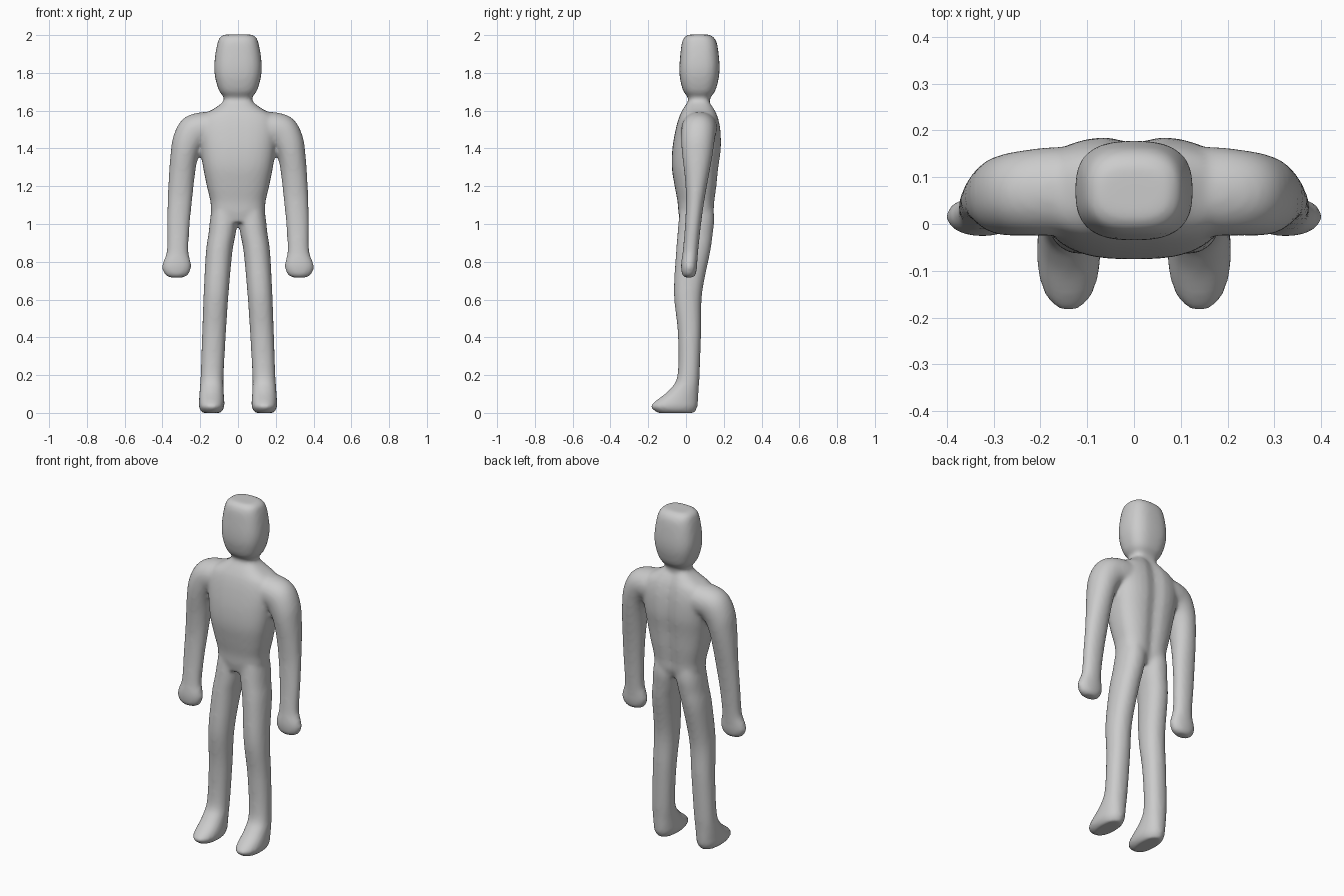
import bpy, bmesh
from math import sin, cos, pi, radians, exp, copysign
from mathutils import Vector

cube = bpy.data.objects.get("Cube")
if cube:
    bpy.data.objects.remove(cube, do_unlink=True)

SIDES = 32      # points around each cross-section
STEPS = 5       # interpolated rings between two sections


def spline(sections):
    """Smoothly resample a list of section tuples (Catmull-Rom)."""
    pts = [Vector(s) for s in sections]
    pts = [pts[0]] + pts + [pts[-1]]
    rows = []
    for a, b, c, d in zip(pts, pts[1:], pts[2:], pts[3:]):
        for i in range(STEPS):
            t = i / STEPS
            rows.append((b * 2 + (c - a) * t
                         + (a * 2 - b * 5 + c * 4 - d) * t ** 2
                         + (b * 3 - a - c * 3 + d) * t ** 3) / 2)
    return rows + [pts[-1]]


def rounded(value, power):
    return copysign(abs(value) ** (2 / power), value)


def loft(bm, sections, power=2.0, side=1, groove=0.0):
    """Skin sections (inner x, outer x, front y, back y, z, tilt) into a closed tube."""
    rings = []
    for x0, x1, y0, y1, z, tilt in spline(sections):
        ring = []
        for k in range(SIDES):
            a = 2 * pi * k / SIDES
            u = rounded(cos(a), power) * (x1 - x0) / 2
            v = rounded(sin(a), power) * (y1 - y0) / 2
            x = (x0 + x1) / 2 + u * cos(radians(tilt))
            y = (y0 + y1) / 2 + v
            if v > 0:
                y -= groove * exp(-(x / 0.035) ** 2)
            ring.append(bm.verts.new((x * side, y, z + u * sin(radians(tilt)))))
        rings.append(ring)
    faces = [bm.faces.new(rings[0]), bm.faces.new(rings[-1])]
    for low, high in zip(rings, rings[1:]):
        for k in range(SIDES):
            n = (k + 1) % SIDES
            faces.append(bm.faces.new((low[k], low[n], high[n], high[k])))
    bmesh.ops.recalc_face_normals(bm, faces=faces)


def centred(rows):
    """Sections symmetric about x = 0, from (half width, front, back, height)."""
    return [(-w, w, front, back, z, 0) for w, front, back, z in rows]


def upright(rows):
    return [row + (0,) for row in rows]


# Half width, front, back, height
torso = centred([
    (0.10, -0.03, 0.13, 1.01), (0.14, -0.04, 0.15, 1.06),
    (0.146, -0.045, 0.155, 1.12), (0.165, -0.06, 0.165, 1.2),
    (0.185, -0.075, 0.175, 1.3), (0.2, -0.072, 0.188, 1.4),
    (0.21, -0.055, 0.185, 1.5), (0.19, -0.035, 0.17, 1.57),
    (0.12, -0.012, 0.15, 1.615), (0.078, 0.01, 0.13, 1.65),
    (0.07, 0.012, 0.125, 1.69)])
head = centred([
    (0.068, 0.015, 0.125, 1.64), (0.074, 0.01, 0.13, 1.67),
    (0.1, -0.015, 0.155, 1.705), (0.12, -0.032, 0.173, 1.77),
    (0.126, -0.035, 0.178, 1.83), (0.12, -0.03, 0.173, 1.9),
    (0.108, -0.022, 0.163, 1.96), (0.095, -0.008, 0.145, 1.99),
    (0.07, 0.015, 0.12, 2.003)])

# Inner x, outer x, front, back, height, tilt
arm = [
    (0.0, 0.16, -0.02, 0.165, 1.51, 85), (0.08, 0.26, -0.025, 0.165, 1.505, 75),
    (0.14, 0.325, -0.025, 0.158, 1.485, 52), (0.185, 0.35, -0.025, 0.15, 1.43, 25),
    (0.212, 0.358, -0.02, 0.14, 1.36, 10)] + upright([
    (0.228, 0.366, -0.008, 0.122, 1.26), (0.241, 0.372, 0.0, 0.1, 1.14),
    (0.255, 0.376, -0.005, 0.08, 1.0), (0.262, 0.377, -0.017, 0.065, 0.86),
    (0.25, 0.396, -0.025, 0.06, 0.8), (0.248, 0.402, -0.026, 0.058, 0.765),
    (0.265, 0.385, -0.02, 0.05, 0.73), (0.29, 0.36, -0.005, 0.035, 0.716)])
leg = upright([
    (0.02, 0.125, -0.02, 0.13, 1.16), (0.002, 0.146, -0.037, 0.15, 1.04),
    (0.012, 0.156, -0.045, 0.142, 0.95), (0.03, 0.17, -0.053, 0.128, 0.85),
    (0.05, 0.182, -0.064, 0.085, 0.63), (0.064, 0.19, -0.043, 0.08, 0.42),
    (0.076, 0.198, -0.045, 0.072, 0.2), (0.076, 0.203, -0.09, 0.067, 0.12),
    (0.072, 0.207, -0.165, 0.064, 0.06), (0.073, 0.207, -0.187, 0.06, 0.03),
    (0.09, 0.19, -0.15, 0.045, 0.0)])

# Overlapping lofts for the whole figure
bm = bmesh.new()
loft(bm, torso, power=2.7, groove=0.016)
loft(bm, head, power=2.7)
for side in (1, -1):
    loft(bm, arm, power=2.1, side=side)
    loft(bm, leg, power=2.2, side=side)
mesh = bpy.data.meshes.new("body")
bm.to_mesh(mesh)
bm.free()
body = bpy.data.objects.new("body", mesh)
bpy.context.collection.objects.link(body)

# Fuse into one skin and soften the joints
remesh = body.modifiers.new("fuse", 'REMESH')
remesh.mode = 'VOXEL'
remesh.voxel_size = 0.01
remesh.use_smooth_shade = True
soften = body.modifiers.new("soften", 'SMOOTH')
soften.factor = 0.5
soften.iterations = 10
bpy.context.view_layer.objects.active = body
body.select_set(True)
for name in ("fuse", "soften"):
    bpy.ops.object.modifier_apply(modifier=name)
bpy.ops.object.shade_smooth()

# Plain grey clay
grey = bpy.data.materials.new("light grey")
grey.use_nodes = True
colour = (0.6, 0.6, 0.6, 1)
grey.diffuse_color = colour
grey.node_tree.nodes["Principled BSDF"].inputs["Base Color"].default_value = colour
body.data.materials.clear()
body.data.materials.append(grey)
